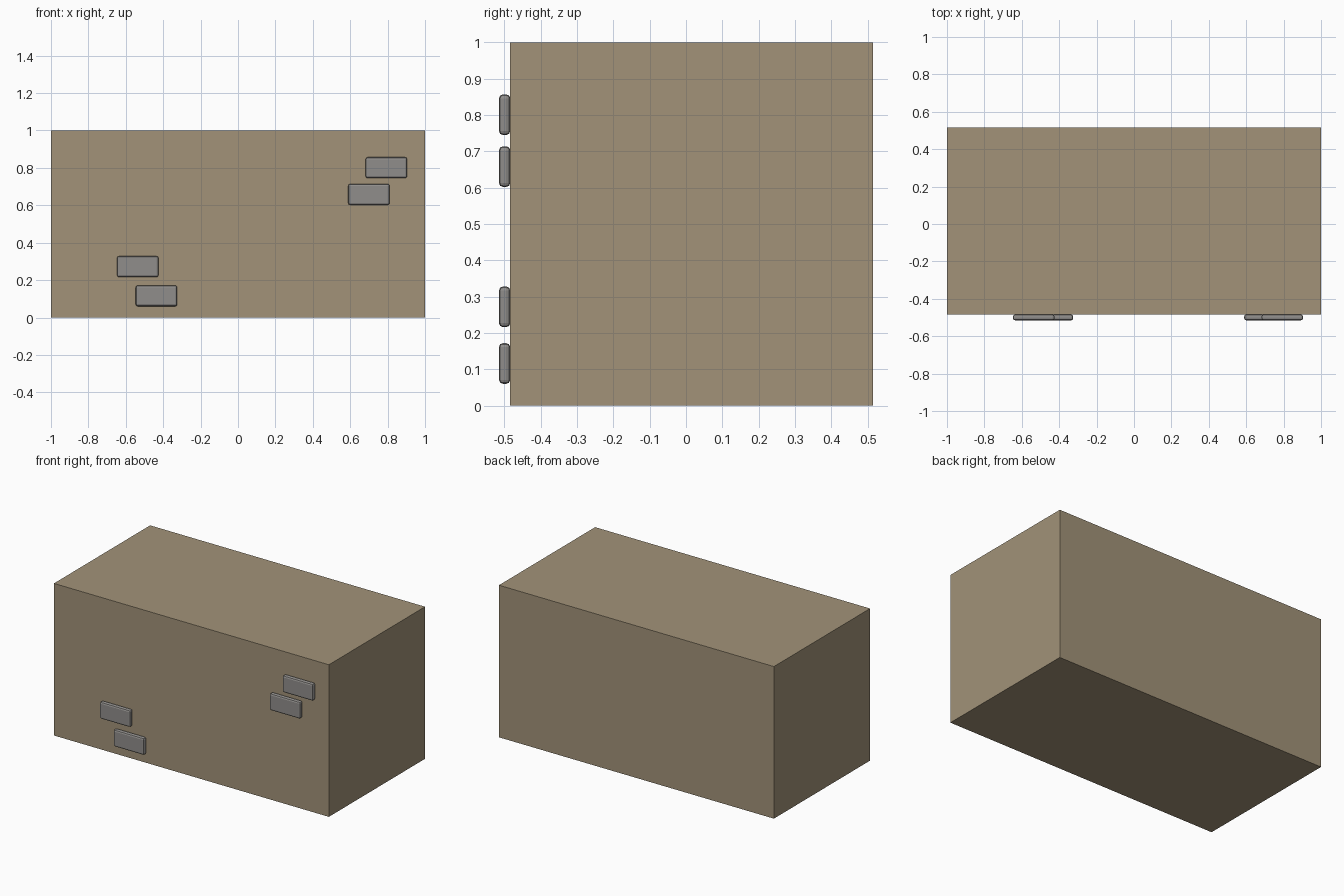
import bpy

if "Cube" in bpy.data.objects:
    bpy.data.objects.remove(bpy.data.objects["Cube"])


def material(name, rgb):
    m = bpy.data.materials.new(name)
    m.diffuse_color = (*rgb, 1)
    m.use_nodes = True
    m.node_tree.nodes["Principled BSDF"].inputs["Base Color"].default_value = m.diffuse_color
    return m


def box(name, x, y, z, mat):
    # x, y, z are (low, high) ranges
    bpy.ops.mesh.primitive_cube_add(size=1, location=[(a + b) / 2 for a, b in (x, y, z)])
    ob = bpy.context.object
    ob.name = name
    ob.scale = [b - a for a, b in (x, y, z)]
    bpy.ops.object.transform_apply(location=False, rotation=False, scale=True)
    ob.data.materials.append(mat)
    return ob


plaster = material("tan plaster", (0.36, 0.29, 0.19))
stone = material("grey brick", (0.28, 0.27, 0.26))

# Plain wall block
box("wall_block", (-1, 1), (-0.484, 0.515), (0, 1), plaster)

# Exposed bricks on the front: centre x, centre z
for i, (x, z) in enumerate([(0.793, 0.801), (0.70, 0.658), (-0.536, 0.272), (-0.436, 0.116)]):
    brick = box(f"brick_{i + 1}", (x - 0.111, x + 0.111), (-0.515, -0.484),
                (z - 0.056, z + 0.056), stone)
    bevel = brick.modifiers.new("edge", 'BEVEL')
    bevel.width = 0.011
    bevel.segments = 2
